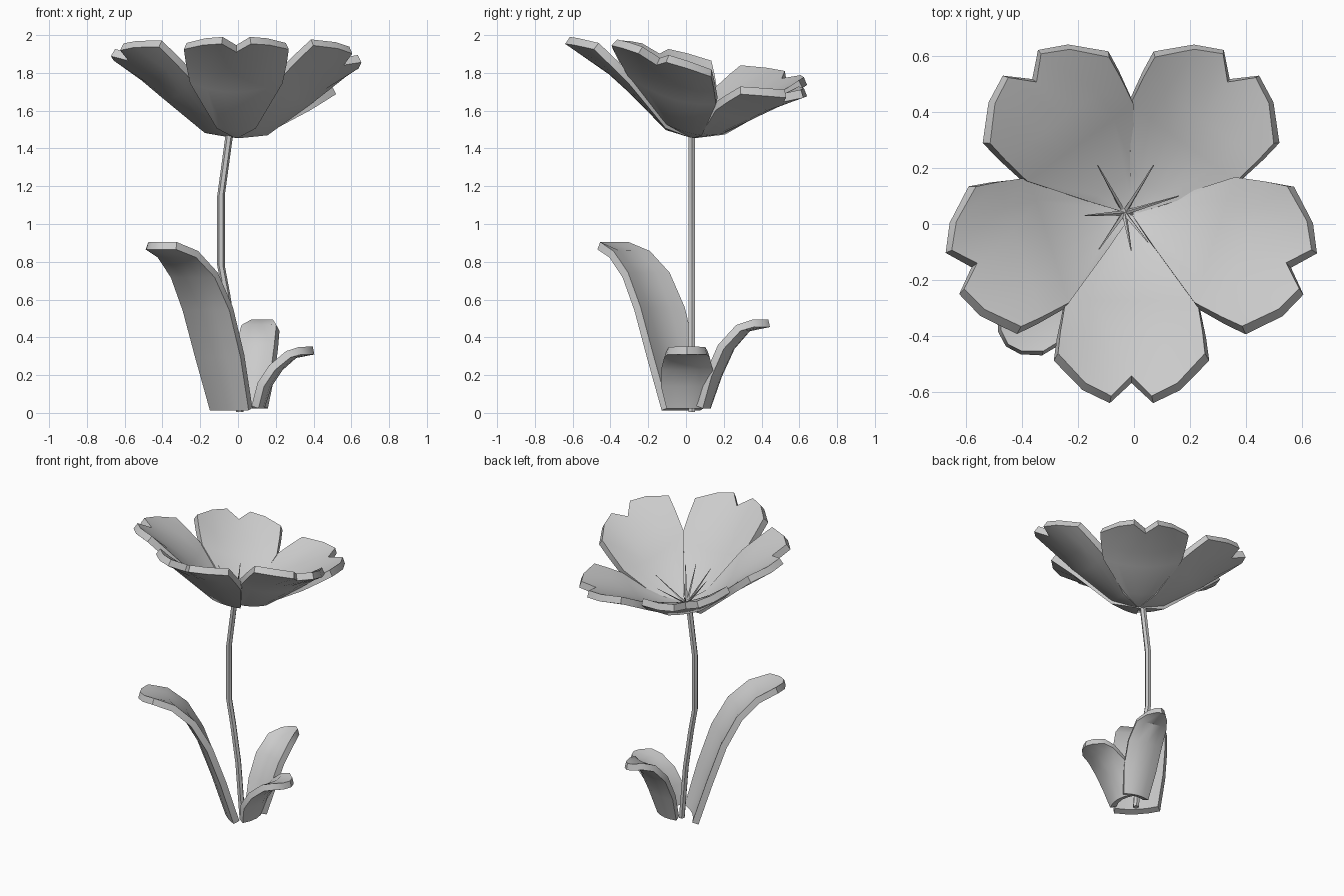
import bpy
from math import radians, cos, sin
from mathutils import Vector

if "Cube" in bpy.data.objects:
    bpy.data.objects.remove(bpy.data.objects["Cube"])


def make_object(name, verts, faces, thickness=0):
    mesh = bpy.data.meshes.new(name)
    mesh.from_pydata(verts, [], faces)
    obj = bpy.data.objects.new(name, mesh)
    bpy.context.collection.objects.link(obj)
    bpy.ops.object.select_all(action='DESELECT')
    bpy.context.view_layer.objects.active = obj
    obj.select_set(True)
    if thickness:
        mod = obj.modifiers.new("thickness", 'SOLIDIFY')
        mod.thickness = thickness
        mod.offset = 0
        bpy.ops.object.modifier_apply(modifier=mod.name)
    bpy.ops.object.shade_smooth_by_angle(angle=radians(35))
    return obj


def sheet(name, rows, thickness):
    """Thick surface through equal-length rows of points."""
    n = len(rows[0])
    faces = [(r * n + c, r * n + c + 1, (r + 1) * n + c + 1, (r + 1) * n + c)
             for r in range(len(rows) - 1) for c in range(n - 1)]
    return make_object(name, [p for row in rows for p in row], faces, thickness)


def tube(name, path, radii, sides):
    """Upright tube along a path."""
    verts, faces = [], []
    for p, r in zip(path, radii):
        for i in range(sides):
            a = radians(360 * i / sides)
            verts.append((p[0] + r * cos(a), p[1] + r * sin(a), p[2]))
    for k in range(len(path) - 1):
        for i in range(sides):
            j = (i + 1) % sides
            faces.append((k * sides + i, k * sides + j, (k + 1) * sides + j, (k + 1) * sides + i))
    faces.append(tuple(range(sides))[::-1])
    faces.append(tuple(range(len(verts) - sides, len(verts))))
    return make_object(name, verts, faces)


def polar(center, azimuth, u, v, z):
    a = radians(azimuth)
    return Vector((center[0] + u * cos(a) - v * sin(a),
                   center[1] + u * sin(a) + v * cos(a), center[2] + z))


# Petals: notched outline, each with its own tip height and sideways roll
TIP = [(0.51, -0.27), (0.615, -0.17), (0.662, -0.075), (0.59, 0),
       (0.662, 0.075), (0.615, 0.17), (0.51, 0.27)]
COLUMNS = [v / 0.27 for u, v in TIP]
BODY = [(0.01, 0.012), (0.13, 0.1), (0.324, 0.24), (0.43, 0.26)]
RISE = [(0, 0), (0.13, 0.08), (0.324, 0.48), (0.515, 0.83), (0.67, 1.0)]
FLOWER = (-0.009, 0.035, 1.477)


def rise(u):
    for (a, za), (b, zb) in zip(RISE, RISE[1:]):
        if u <= b:
            return za + (zb - za) * (u - a) / (b - a)
    return 1.0


def petal(name, azimuth, height, roll):
    rows = [[(u, w * t) for t in COLUMNS] for u, w in BODY] + [TIP]
    sheet(name, [[polar(FLOWER, azimuth, u, v, height * rise(u) + roll * v + 0.8 * v * v)
                  for u, v in row] for row in rows], 0.045)


petal("petal_front", 270, 0.495, 0)
petal("petal_right", 342, 0.42, -0.3)
petal("petal_back_right", 54, 0.21, 0)
petal("petal_back_left", 126, 0.3, 0.15)
petal("petal_left", 198, 0.445, 0.2)

# Stamens: thin spikes fanning out of the cup
for i, (x, y) in enumerate([(-0.13, 0.21), (0.07, 0.21), (0.16, 0.1), (0.05, -0.065),
                            (-0.01, -0.095), (-0.125, -0.09), (-0.175, 0.03)]):
    tube(f"stamen_{i + 1}", [(-0.035, 0.04, 1.495), (x, y, 1.69 - 0.25 * y)], [0.009, 0.002], 4)

# Bent stem
tube("stem", [(0.01, 0.031, 0.005), (-0.02, 0.031, 0.36), (-0.06, 0.031, 0.62), (-0.09, 0.031, 0.78),
              (-0.09, 0.031, 1.15), (-0.045, 0.031, 1.48)], [0.02] * 6, 6)


# Leaves: path of (distance out, height, half width), cupped around the stem
def leaf(name, center, azimuth, path, cup):
    rows = [[polar(center, azimuth, r - cup * t * t * (w / path[0][2]), w * t, z)
             for t in (-1, -0.5, 0, 0.5, 1)] for r, z, w in path]
    tip = path[-1]
    rows[-1] = [polar(center, azimuth, tip[0] - 0.07 * t * t, tip[2] * t, tip[1])
                for t in (-1, -0.5, 0, 0.5, 1)]
    sheet(name, rows, 0.042)


leaf("leaf_large", (-0.015, 0.005, 0), 225,
     [(0.05, 0.02, 0.14), (0.14, 0.3, 0.165), (0.23, 0.55, 0.17), (0.33, 0.73, 0.16),
      (0.45, 0.84, 0.14), (0.62, 0.885, 0.11)], 0.025)
leaf("leaf_back", (0.05, 0, 0), 78,
     [(0.11, 0.03, 0.08), (0.17, 0.2, 0.105), (0.24, 0.35, 0.11), (0.33, 0.45, 0.1),
      (0.45, 0.475, 0.065)], 0.02)
leaf("leaf_right", (0, 0.005, 0), 0,
     [(0.12, 0.03, 0.1), (0.16, 0.15, 0.13), (0.22, 0.24, 0.13), (0.3, 0.31, 0.115),
      (0.4, 0.33, 0.1)], 0.03)
